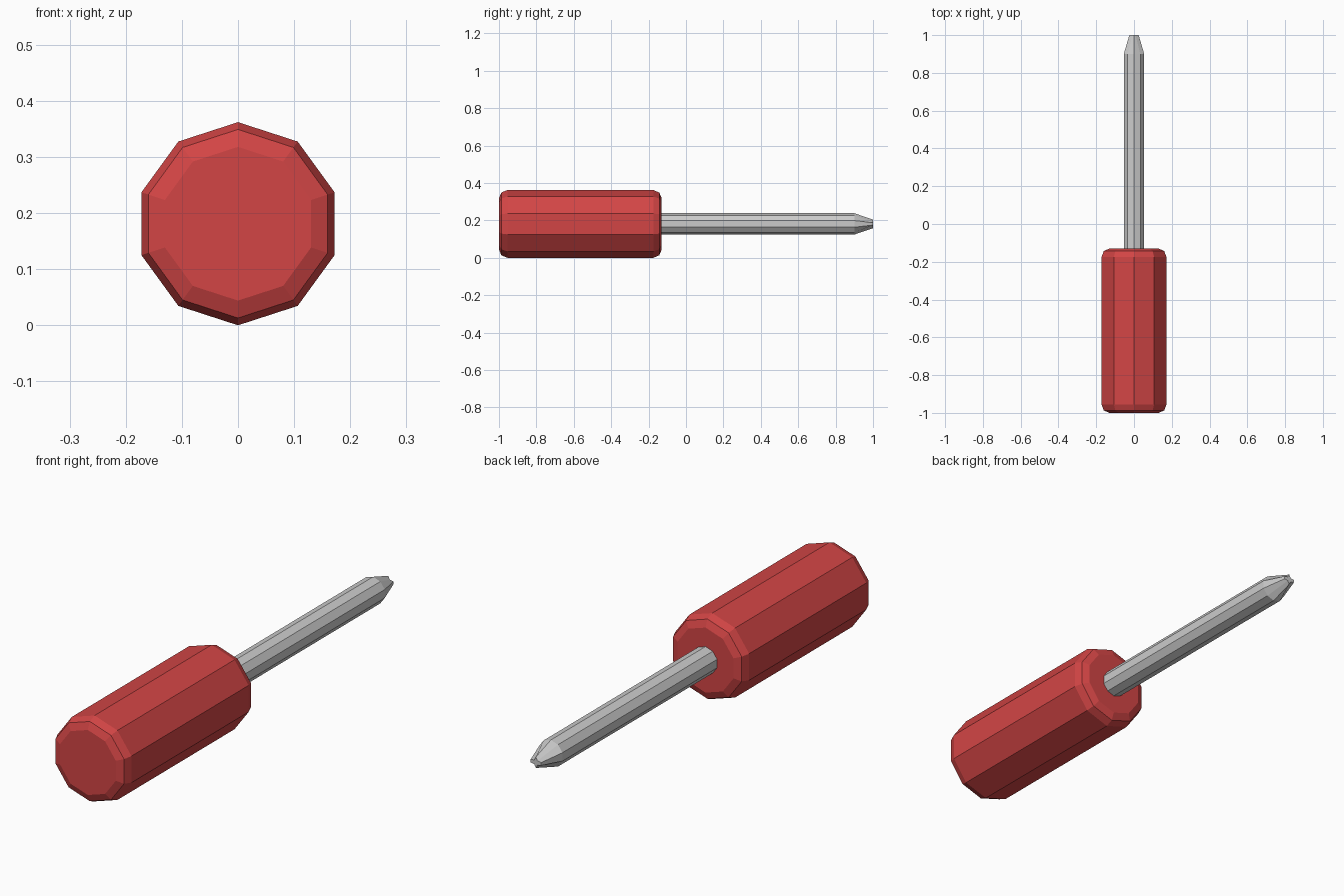
import bpy, bmesh
from math import sin, cos, pi

if "Cube" in bpy.data.objects:
    bpy.data.objects.remove(bpy.data.objects["Cube"])

SIDES = 10
AXIS_Z = 0.181


def ring(y, radius):
    # decagon around the y axis with a corner pointing straight up
    return [(radius * cos(pi / 2 + i * 2 * pi / SIDES), y,
             AXIS_Z + radius * sin(pi / 2 + i * 2 * pi / SIDES))
            for i in range(SIDES)]


def loft(name, rings, color=None):
    bm = bmesh.new()
    loops = [[bm.verts.new(p) for p in r] for r in rings]
    for a, b in zip(loops, loops[1:]):
        for i in range(SIDES):
            j = (i + 1) % SIDES
            bm.faces.new((a[i], a[j], b[j], b[i]))
    bm.faces.new(loops[0][::-1])
    bm.faces.new(loops[-1])
    bmesh.ops.recalc_face_normals(bm, faces=bm.faces)
    mesh = bpy.data.meshes.new(name)
    bm.to_mesh(mesh)
    bm.free()
    obj = bpy.data.objects.new(name, mesh)
    bpy.context.collection.objects.link(obj)
    if color:
        mat = bpy.data.materials.new(name + "_red")
        mat.diffuse_color = color
        mat.use_nodes = True
        mat.node_tree.nodes["Principled BSDF"].inputs["Base Color"].default_value = mat.diffuse_color
        mesh.materials.append(mat)
    return obj


# Handle: ten-sided grip with rounded ends
profile = [(-1.0, 0.137), (-0.987, 0.168), (-0.955, 0.181),
           (-0.175, 0.181), (-0.143, 0.168), (-0.13, 0.137)]
loft("handle", [ring(y, r) for y, r in profile], (0.65, 0.06, 0.06, 1))

# Shaft: tapers to a cross-shaped tip (up, down, left and right lobes)
tip = []
for x, y, z in ring(1.0, 1.0):
    z -= AXIS_Z
    if abs(x) < 0.1:            # upper and lower lobes
        x, z = 0, z * 0.023
    elif abs(x) > 0.9:          # side lobes
        x, z = x * 0.026, z * 0.02
    else:                       # grooves
        x, z = x * 0.013, z * 0.011
    tip.append((x, y, AXIS_Z + z))
loft("shaft", [ring(-0.14, 0.057), ring(0.9, 0.057), tip])
